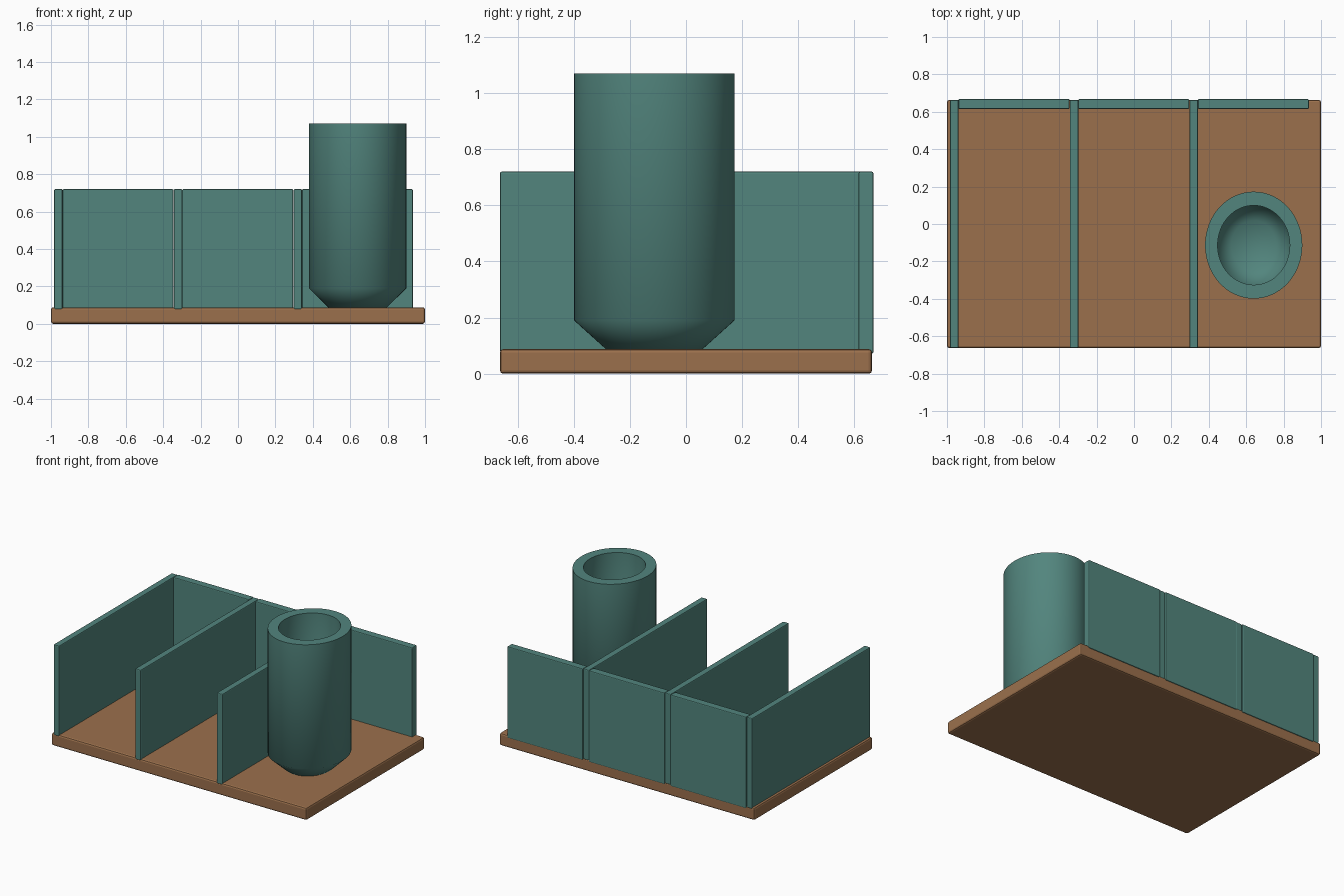
import bpy, bmesh, math

if "Cube" in bpy.data.objects:
    bpy.data.objects.remove(bpy.data.objects["Cube"])


def material(name, rgb):
    m = bpy.data.materials.new(name)
    m.diffuse_color = (*rgb, 1.0)
    m.use_nodes = True
    m.node_tree.nodes["Principled BSDF"].inputs["Base Color"].default_value = m.diffuse_color
    return m


TEAL = material("muted_teal", (0.085, 0.235, 0.207))
WOOD = material("warm_wood", (0.33, 0.163, 0.073))


def finish(name, bm, mat):
    bmesh.ops.recalc_face_normals(bm, faces=bm.faces)
    me = bpy.data.meshes.new(name)
    bm.to_mesh(me)
    bm.free()
    me.materials.append(mat)
    ob = bpy.data.objects.new(name, me)
    bpy.context.collection.objects.link(ob)
    return ob


def box(name, x, y, z, mat, bevel):
    """Bevelled box from (min, max) ranges."""
    bm = bmesh.new()
    bmesh.ops.create_cube(bm, size=1)
    for v in bm.verts:
        v.co = [r[0] if c < 0 else r[1] for c, r in zip(v.co, (x, y, z))]
    ob = finish(name, bm, mat)
    mod = ob.modifiers.new("rounded_edges", "BEVEL")
    mod.width, mod.segments = bevel, 2
    return ob


# Wooden base board
box("base_board", (-1, 1), (-0.663, 0.663), (0, 0.088), WOOD, 0.012)

# Three upright dividers, each with a back panel to its right
for i, x in enumerate((-0.983, -0.343, 0.297)):
    box(f"divider_{i + 1}", (x, x + 0.045), (-0.663, 0.663), (0.078, 0.72), TEAL, 0.006)
    box(f"back_panel_{i + 1}", (x + 0.045, x + 0.638 + 0.282 - 0.282),
        (0.615, 0.668), (0.072, 0.72), TEAL, 0.006)

# Oval pen cup: hollow profile of (radius, height) turned around its axis
profile = [(0.145, 0.076), (0.26, 0.19), (0.26, 1.07), (0.193, 1.07),
           (0.193, 0.23), (0.12, 0.158)]
SIDES = 64
bm = bmesh.new()
rings = []
for r, z in profile:
    rings.append([bm.verts.new((0.64 + r * math.cos(a), -0.113 + 1.1 * r * math.sin(a), z))
                  for a in (2 * math.pi * k / SIDES for k in range(SIDES))])
for lo, hi in zip(rings, rings[1:]):
    for k in range(SIDES):
        n = (k + 1) % SIDES
        bm.faces.new((lo[k], lo[n], hi[n], hi[k]))
bm.faces.new(rings[0])
bm.faces.new(rings[-1])
cup = finish("pen_cup", bm, TEAL)
bpy.context.view_layer.objects.active = cup
cup.select_set(True)
bpy.ops.object.shade_smooth_by_angle(angle=math.radians(50))
